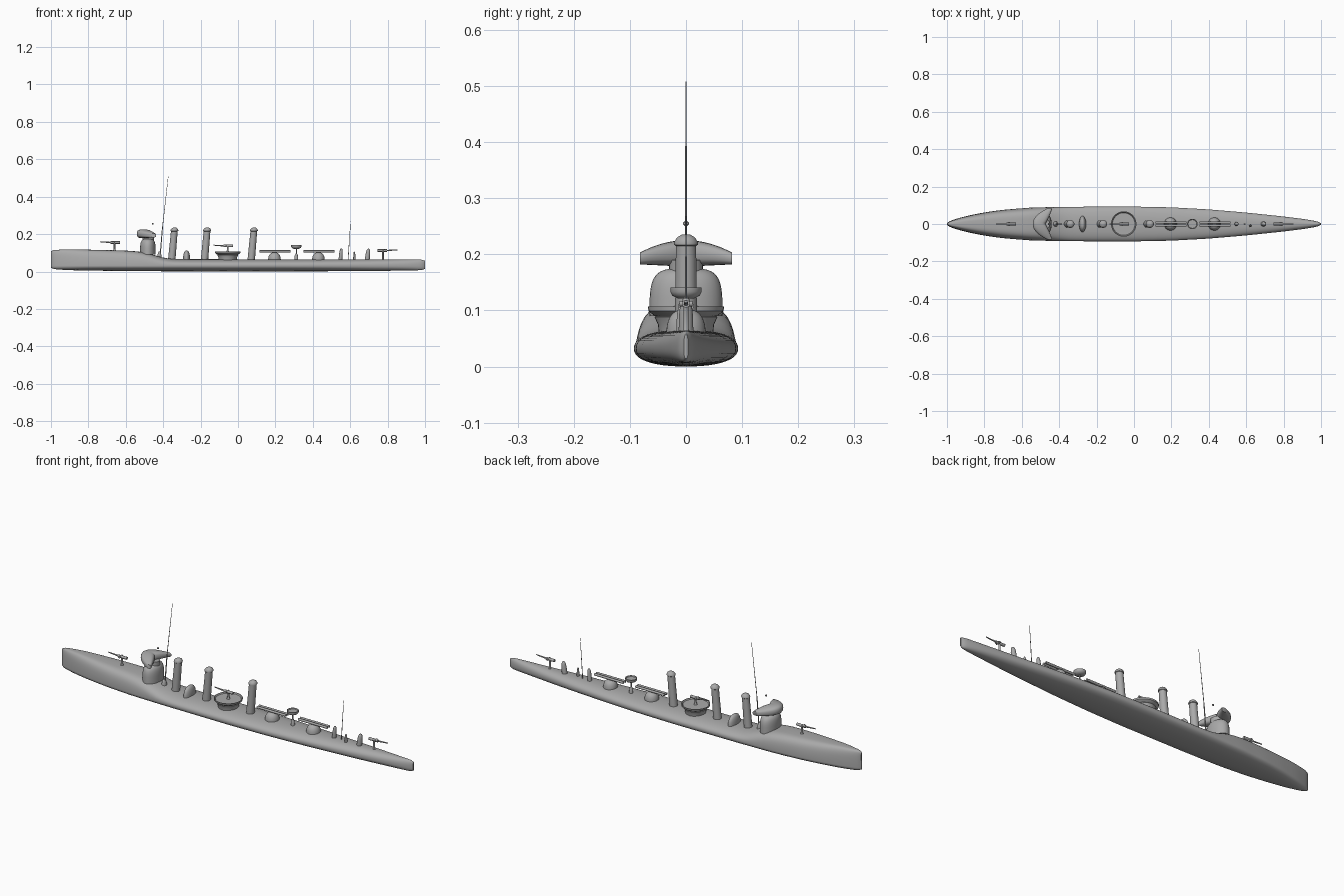
import bpy, bmesh, math
from mathutils import Vector

cube = bpy.data.objects.get("Cube")
if cube:
    bpy.data.objects.remove(cube, do_unlink=True)

grey = bpy.data.materials.new("naval_grey")
grey.use_nodes = True
COLOR = (0.4, 0.4, 0.4, 1)
grey.diffuse_color = COLOR
grey.node_tree.nodes["Principled BSDF"].inputs["Base Color"].default_value = COLOR


def finish(name, bm, angle=40):
    bmesh.ops.recalc_face_normals(bm, faces=bm.faces)
    mesh = bpy.data.meshes.new(name)
    bm.to_mesh(mesh)
    bm.free()
    mesh.materials.append(grey)
    ob = bpy.data.objects.new(name, mesh)
    bpy.context.collection.objects.link(ob)
    bpy.ops.object.select_all(action='DESELECT')
    bpy.context.view_layer.objects.active = ob
    ob.select_set(True)
    bpy.ops.object.shade_smooth_by_angle(angle=math.radians(angle))
    return ob


def loft(name, rings, angle=40):
    """Skin a list of equal closed rings and cap both ends."""
    bm = bmesh.new()
    vs = [[bm.verts.new(p) for p in r] for r in rings]
    n = len(vs[0])
    for a, b in zip(vs, vs[1:]):
        for i in range(n):
            j = (i + 1) % n
            bm.faces.new((a[i], a[j], b[j], b[i]))
    bm.faces.new(vs[0])
    bm.faces.new(vs[-1])
    return finish(name, bm, angle)


def turned(name, x, profile, lean=0, sx=1, sy=1, n=32):
    """Upright turned part: profile of (radius, z), optionally leaning aft."""
    z0 = profile[0][1]
    ang = [2 * math.pi * i / n for i in range(n)]
    return loft(name, [[(x + lean * (z - z0) + sx * r * math.cos(t),
                         sy * r * math.sin(t), z) for t in ang]
                       for r, z in profile])


def rod(name, a, b, r1, r2, n=10):
    a, b = Vector(a), Vector(b)
    q = (b - a).to_track_quat('Z', 'Y')
    ang = [2 * math.pi * i / n for i in range(n)]
    return loft(name, [[p + q @ Vector((r * math.cos(t), r * math.sin(t), 0))
                        for t in ang] for p, r in ((a, r1), (b, r2))])


def dome(name, x, rx, ry, z0, z1, lean=0, power=2.0):
    """Rounded housing standing on the deck."""
    prof = [(1, z0)]
    for i in range(1, 11):
        t = math.pi / 2 * i / 10.3
        prof.append((math.cos(t) ** (2 / power),
                     z0 + (z1 - z0) * math.sin(t) ** (2 / power)))
    return turned(name, x, prof, lean, rx, ry)


def interp(table, x):
    """Smooth monotone interpolation through (x, value) pairs."""
    for (a, u), (b, v) in zip(table, table[1:]):
        if x <= b:
            return u + (v - u) * (x - a) / (b - a)
    return table[-1][1]


# Hull: superellipse sections from bow (-x) to stern (+x)
BEAM = [(-1, .004), (-.985, .016), (-.95, .028), (-.9, .042), (-.8, .062),
        (-.7, .076), (-.55, .088), (-.35, .092), (0, .093), (.2, .089),
        (.4, .078), (.6, .061), (.8, .040), (.92, .025), (.98, .014), (1, .004)]
TOP = [(-1, .108), (-.985, .115), (-.9, .119), (-.6, .112), (-.53, .107),
       (-.47, .096), (-.42, .078), (-.37, .068), (-.3, .066), (.98, .064), (1, .058)]
KEEL = [(-1, .02), (-.98, .012), (-.9, .007), (-.6, .002), (0, 0), (.7, .002), (.98, .007), (1, .014)]


def smooth(table, x, w=.03):
    w = min(w, max(0.0, 1 - abs(x)) * .5)
    return sum(interp(table, x + k * w / 3) for k in range(-3, 4)) / 7


def hull_ring(x, n=48):
    w, top, keel = (smooth(t, x) for t in (BEAM, TOP, KEEL))
    rise = max(0, min(1, (top - .066) / .045))
    mid = .032
    e = 2.3 + 1.6 * rise
    ring = []
    for i in range(n):
        t = 2 * math.pi * i / n
        c, s = math.cos(t), math.sin(t)
        p = e if s > 0 else 2.3
        y = math.copysign(abs(c) ** (2 / p), c) * w
        z = abs(s) ** (2 / p)
        if s > 0:
            y *= 1 - .10 * rise * z
            z = mid + (top - mid) * z
        else:
            z = mid - (mid - keel) * z
        ring.append((x, y, z))
    return ring


stations = [-math.cos(math.pi * i / 90) for i in range(91)]
loft("hull", [hull_ring(x) for x in stations], 60)


# Bridge: rounded house below, swept-back wing platform above
dome("bridge_house", -.482, .042, .065, .09, .175, power=4)


def wing_ring(y, n=20):
    f = abs(y) / .082
    front = -.541 + .075 * f ** 2.2
    back = -.475 + .038 * f ** .8
    top = .225 - .022 * f ** 2
    low = .178 + .004 * f
    mx, mz = (front + back) / 2, (top + low) / 2
    ring = []
    for i in range(n):
        t = 2 * math.pi * i / n
        c, s = math.cos(t), math.sin(t)
        ring.append((mx + (back - front) / 2 * math.copysign(abs(c) ** .7, c), y,
                     mz + (top - low) / 2 * math.copysign(abs(s) ** .7, s)))
    return ring


loft("bridge_wings", [wing_ring(.082 * i / 12) for i in range(-12, 13)], 50)
turned("bridge_neck", -.48, [(.03, .165), (.03, .19)])
turned("bridge_lamp", -.456, [(.002, .25), (.005, .253), (.005, .257), (.002, .26)], n=12)

# Three raked funnels with rounded caps
for i, x in enumerate((-.355, -.18, .07)):
    turned(f"funnel_{i + 1}", x, [(.02, .055), (.018, .215), (.021, .217),
                                  (.021, .222), (.016, .23), (.008, .235)], lean=.09)

# Masts
rod("fore_mast", (-.418, 0, .06), (-.404, 0, .235), .003, .0025)
rod("fore_topmast", (-.404, 0, .235), (-.373, 0, .508), .0018, .001)
rod("aft_mast", (.588, 0, .055), (.602, 0, .268), .002, .001)

# Deck housings and ventilators
dome("mast_house", -.42, .013, .016, .06, .108)
dome("boiler_vent", -.275, .019, .043, .058, .112, power=2.5)
dome("aft_vent_1", .547, .010, .011, .055, .124, lean=.08, power=3)
dome("aft_vent_2", .622, .006, .007, .055, .106, power=3).location.y = -.01
dome("aft_vent_3", .69, .013, .013, .055, .122, lean=.12, power=3)

# Midship gun platform
turned("platform_base", -.055, [(.048, .055), (.050, .075), (.056, .088), (.05, .093)])
turned("gun_platform", -.055, [(.04, .086), (.056, .090), (.067, .099), (.068, .107),
                               (.064, .107), (.06, .102)])


# Deck guns: pedestal, breech and barrel
def gun(name, x, z0, z, way):
    turned(name + "_pedestal", x, [(.009, z0), (.005, z0 + .012), (.005, z - .006), (.008, z)], n=14)
    rod(name + "_breech", (x + way * .022, 0, z), (x - way * .028, 0, z), .007, .007, 12)
    rod(name + "_barrel", (x + way * .02, 0, z), (x + way * .077, 0, z + .004), .004, .0025)
    rod(name + "_shield", (x + way * .008, -.012, z), (x + way * .008, .012, z), .005, .005)


gun("bow_gun", -.66, .108, .155, -1)
gun("midship_gun", -.055, .10, .137, -1)
gun("stern_gun", .775, .055, .112, 1)

# Torpedo mounts with twin tubes
for i, x in enumerate((.195, .43)):
    dome(f"torpedo_mount_{i + 1}", x, .034, .035, .055, .102, power=2.6)
    for side in (-1, 1):
        rod(f"torpedo_tube_{i + 1}_{'left' if side > 0 else 'right'}",
            (x - .08, side * .008, .108), (x + .085, side * .008, .108), .006, .006, 12)

# Searchlight platform on its column
turned("searchlight_column", .312, [(.010, .055), (.009, .085), (.003, .097), (.003, .125)], n=14)
turned("searchlight_platform", .312, [(.014, .121), (.024, .126), (.028, .133),
                                      (.028, .141), (.025, .141), (.023, .136)])
